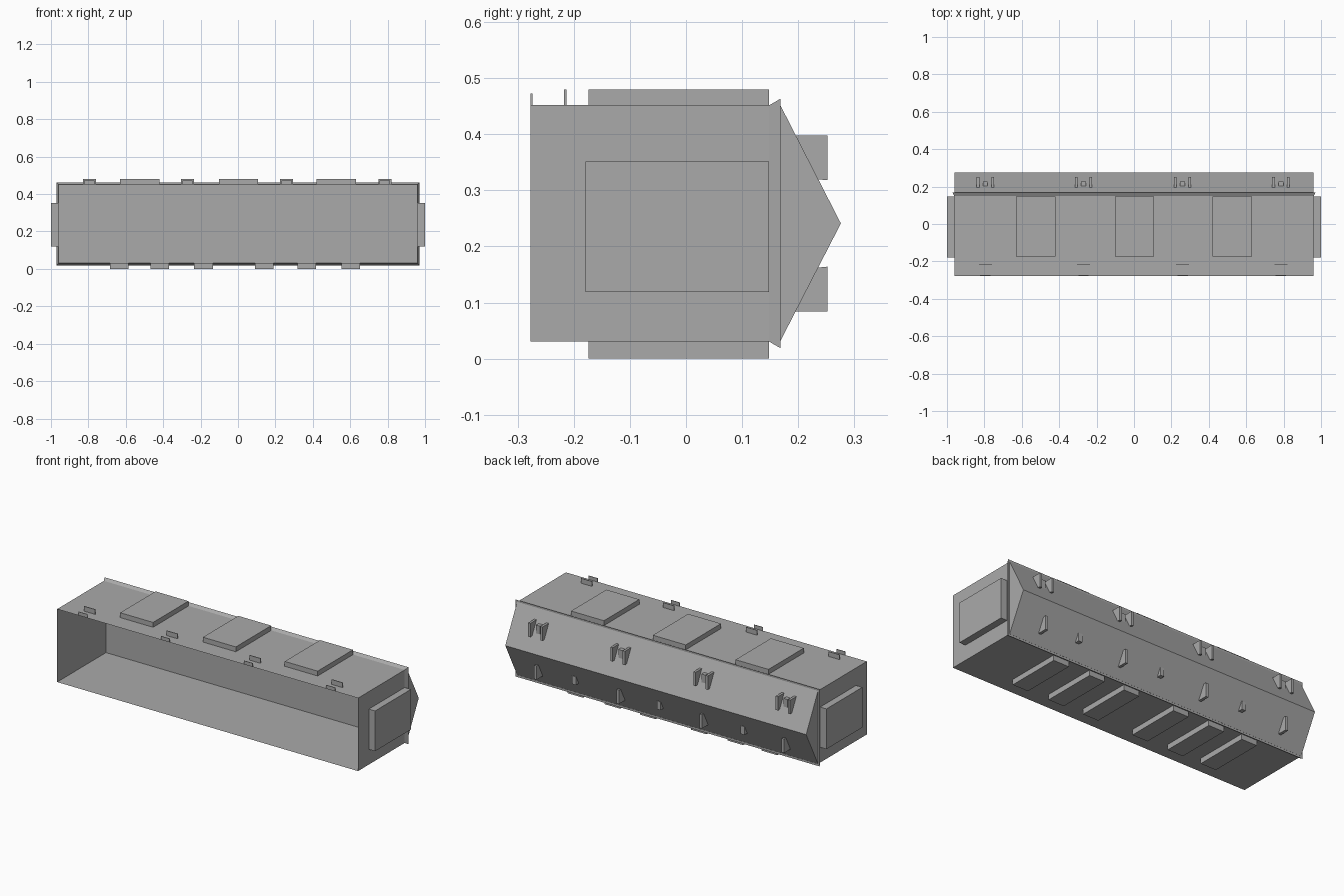
import bpy, bmesh

if "Cube" in bpy.data.objects:
    bpy.data.objects.remove(bpy.data.objects["Cube"])

grey = bpy.data.materials.new("plain_grey")
grey.diffuse_color = (0.4, 0.4, 0.4, 1)
grey.use_nodes = True
grey.node_tree.nodes["Principled BSDF"].inputs["Base Color"].default_value = grey.diffuse_color


def finish(name, bm, fix=True):
    if fix:
        bmesh.ops.recalc_face_normals(bm, faces=bm.faces)
    me = bpy.data.meshes.new(name)
    bm.to_mesh(me)
    bm.free()
    me.materials.append(grey)
    ob = bpy.data.objects.new(name, me)
    bpy.context.collection.objects.link(ob)
    return ob


def box(name, x0, x1, y0, y1, z0, z1, open_front=False):
    bm = bmesh.new()
    bmesh.ops.create_cube(bm, size=1)
    for v in bm.verts:
        v.co = [a if c < 0 else b for c, (a, b) in zip(v.co, ((x0, x1), (y0, y1), (z0, z1)))]
    if open_front:
        front = [f for f in bm.faces if f.normal.y < -0.5]
        bmesh.ops.delete(bm, geom=front, context='FACES_ONLY')
    return finish(name, bm, not open_front)


def prism(name, profile, x0, x1, taper=0):
    """Extrude a (y, z) profile along x."""
    bm = bmesh.new()
    a = [bm.verts.new((x0, y, z)) for y, z in profile]
    b = [bm.verts.new((x1, y, z)) for y, z in profile]
    bm.faces.new(a)
    bm.faces.new(b[::-1])
    n = len(a)
    for i in range(n):
        bm.faces.new((a[i], b[i], b[(i + 1) % n], a[(i + 1) % n]))
    return finish(name, bm)


MID = 0.241
W, FRONT, BACK, LOW, HIGH = 0.96, -0.277, 0.168, 0.031, 0.452

# Thin-walled housing with an open front
box("housing", -W, W, FRONT, BACK, LOW, HIGH, open_front=True)

# Pointed back
prism("pointed_back", [(BACK, LOW), (0.276, MID), (BACK, HIGH)], -W, W)

# Flared rim around the back edge
bm = bmesh.new()
loops = []
for w, h, y in ((W, 0.2105, 0.148), (0.97, 0.222, BACK), (W, 0.2105, BACK)):
    loops.append([bm.verts.new((sx * w, y, MID + sz * h))
                  for sx, sz in ((-1, -1), (1, -1), (1, 1), (-1, 1))])
for k in range(3):
    p, q = loops[k], loops[(k + 1) % 3]
    for i in range(4):
        j = (i + 1) % 4
        bm.faces.new((p[i], p[j], q[j], q[i]))
finish("back_rim", bm)

# Raised pads on top, underneath and at both ends
for x in (-0.525, 0.003, 0.525):
    box("top_pad", x - 0.105, x + 0.105, -0.174, 0.148, HIGH, 0.48)
for x in (-0.635, -0.418, -0.185, 0.14, 0.367, 0.603):
    box("bottom_pad", x - 0.05, x + 0.05, -0.174, 0.148, 0, LOW)
for x0, x1 in ((-1, -W), (W, 1)):
    box("end_pad", x0, x1, -0.179, 0.148, 0.119, 0.351)


# Fin profiles: the inner edge follows the sloped back
def slope_y(z):
    return BACK + 0.108 * (1 - abs(z - MID) / 0.2105) - 0.003


def fin(name, x, thick, outer, z_tip, z_mid, z_end, low=False):
    pts = [(slope_y(z_tip), z_tip), (outer, z_tip), (outer, z_mid), (slope_y(z_end), z_end)]
    if low:
        pts = [(y, 2 * MID - z) for y, z in pts]
    prism(name, pts, x - thick / 2, x + thick / 2)


groups = (-0.795, -0.27, 0.26, 0.785)
for x in groups:
    # Hinge tabs along the front of the roof
    box("front_tab", x - 0.028, x + 0.028, FRONT, FRONT + 0.003, HIGH, 0.473)
    box("rear_tab", x - 0.035, x + 0.035, -0.217, -0.213, HIGH, 0.48)
    # Upper bracket: two fins with a small peg between
    for dx in (-0.039, 0.039):
        fin("upper_fin", x + dx, 0.014, 0.252, 0.398, 0.318, 0.32)
    fin("upper_peg", x, 0.026, 0.227, 0.384, 0.335, 0.332)
    # Lower single fin
    fin("lower_fin", x, 0.016, 0.252, 0.398, 0.318, 0.32, low=True)
for x in (0.55, 0.01, -0.525):
    fin("lower_peg", x, 0.024, 0.235, 0.372, 0.325, 0.322, low=True)
